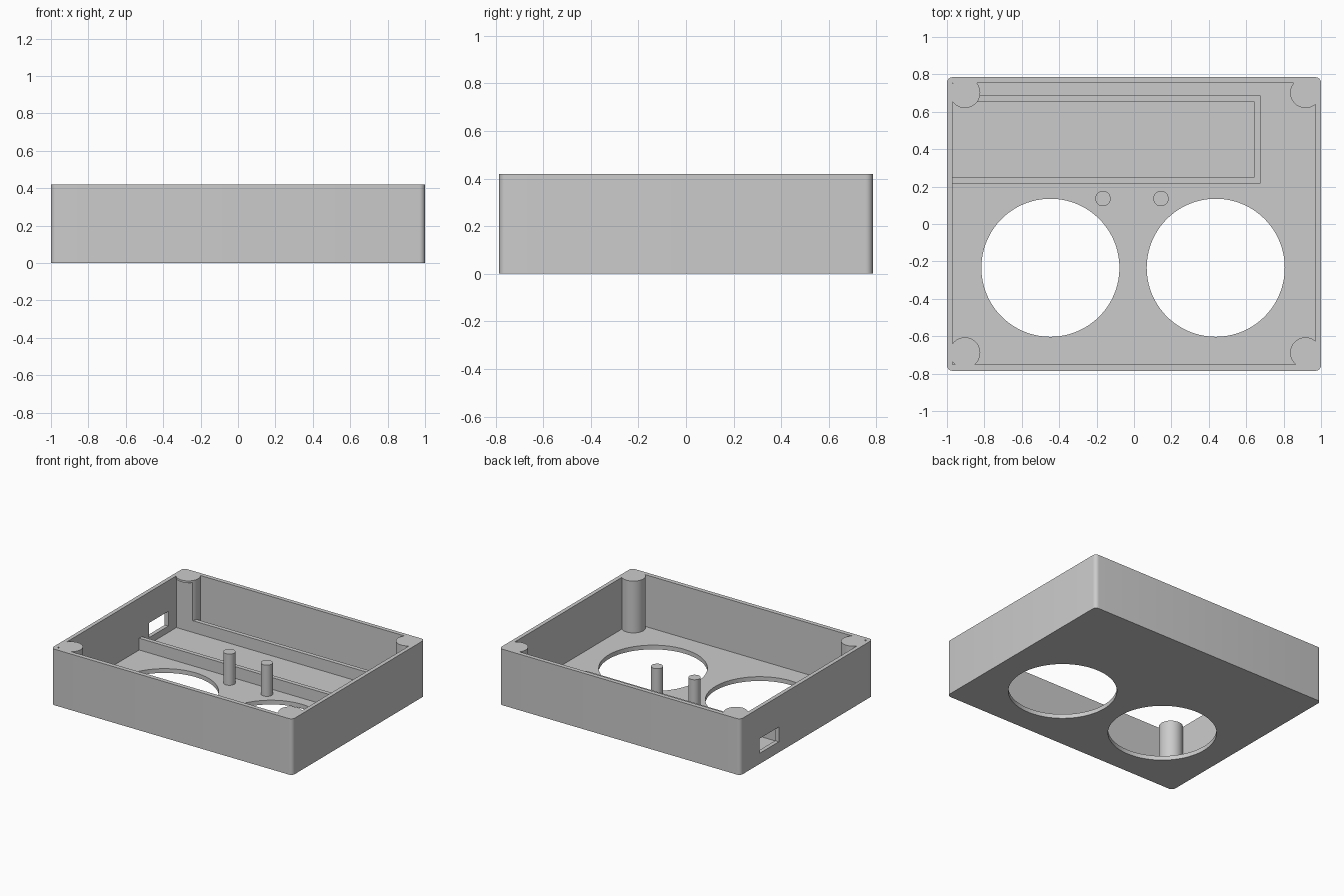
import bpy
import bmesh
import math

cube = bpy.data.objects.get("Cube")
if cube:
    bpy.data.objects.remove(cube, do_unlink=True)

grey = bpy.data.materials.new("plain grey")
grey.use_nodes = True
GREY = (0.6, 0.6, 0.6, 1.0)
grey.diffuse_color = GREY
grey.node_tree.nodes["Principled BSDF"].inputs["Base Color"].default_value = GREY

HEIGHT, FLOOR = 0.42, 0.032


def finish(name, bm):
    mesh = bpy.data.meshes.new(name)
    bm.to_mesh(mesh)
    bm.free()
    obj = bpy.data.objects.new(name, mesh)
    bpy.context.collection.objects.link(obj)
    mesh.materials.append(grey)
    return obj


def box(name, x0, x1, y0, y1, z0, z1, radius=0.0):
    """Box from its limits, with optional rounded upright edges."""
    bm = bmesh.new()
    bmesh.ops.create_cube(bm, size=1)
    for v in bm.verts:
        v.co = (x1 if v.co.x > 0 else x0, y1 if v.co.y > 0 else y0, z1 if v.co.z > 0 else z0)
    if radius:
        upright = [e for e in bm.edges if abs(e.verts[0].co.z - e.verts[1].co.z) > 0.01]
        bmesh.ops.bevel(bm, geom=upright, offset=radius, segments=6, profile=0.5, affect="EDGES")
    return finish(name, bm)


def cylinder(name, x, y, r, z0, z1, sides=48):
    bm = bmesh.new()
    bmesh.ops.create_cone(bm, cap_ends=True, segments=sides, radius1=r, radius2=r, depth=z1 - z0)
    bmesh.ops.translate(bm, verts=bm.verts, vec=(x, y, (z0 + z1) / 2))
    return finish(name, bm)


def combine(target, tool, operation):
    """Apply a boolean and discard the tool."""
    tool.hide_render = True
    mod = target.modifiers.new("boolean", "BOOLEAN")
    mod.operation = operation
    mod.solver = "EXACT"
    mod.object = tool
    bpy.context.view_layer.objects.active = target
    bpy.ops.object.modifier_apply(modifier=mod.name)
    bpy.data.objects.remove(tool, do_unlink=True)


# Open case with rounded upright corners
case = box("case", -1, 1, -0.785, 0.785, 0, HEIGHT, radius=0.03)
combine(case, box("cavity", -0.97, 0.97, -0.752, 0.753, FLOOR, 0.6), "DIFFERENCE")

# Corner posts, flush with the rim; the back left one is cut flat above the tray
for x in (-0.904, 0.917):
    for y in (-0.688, 0.702):
        post = cylinder("corner_post", x, y, 0.082, 0.01, HEIGHT)
        if x < 0 < y:
            combine(post, box("flat", -1.1, 0, 0.3, 0.656, FLOOR, 0.405), "DIFFERENCE")
        combine(case, post, "UNION")

# Two large round floor openings
for x in (-0.447, 0.437):
    combine(case, cylinder("opening", x, -0.234, 0.369, -0.1, 0.1, 128), "DIFFERENCE")

# Side port
combine(case, box("port", -1.1, -0.9, 0.33, 0.56, 0.08, 0.19), "DIFFERENCE")

# Three-sided tray rail against the side wall
rail = box("tray_rail", -0.98, 0.675, 0.216, 0.688, 0.02, 0.12)
combine(rail, box("tray_inside", -1.1, 0.642, 0.248, 0.656, 0, 0.2), "DIFFERENCE")

# Upright pegs
pegs = [cylinder(name, x, 0.136, 0.041, 0.02, 0.266)
        for name, x in (("right_peg", -0.166), ("left_peg", 0.144))]

# Smooth curved walls, keep edges sharp
bpy.ops.object.select_all(action="DESELECT")
for obj in [case, rail] + pegs:
    obj.select_set(True)
bpy.context.view_layer.objects.active = case
bpy.ops.object.shade_smooth_by_angle(angle=math.radians(30))
